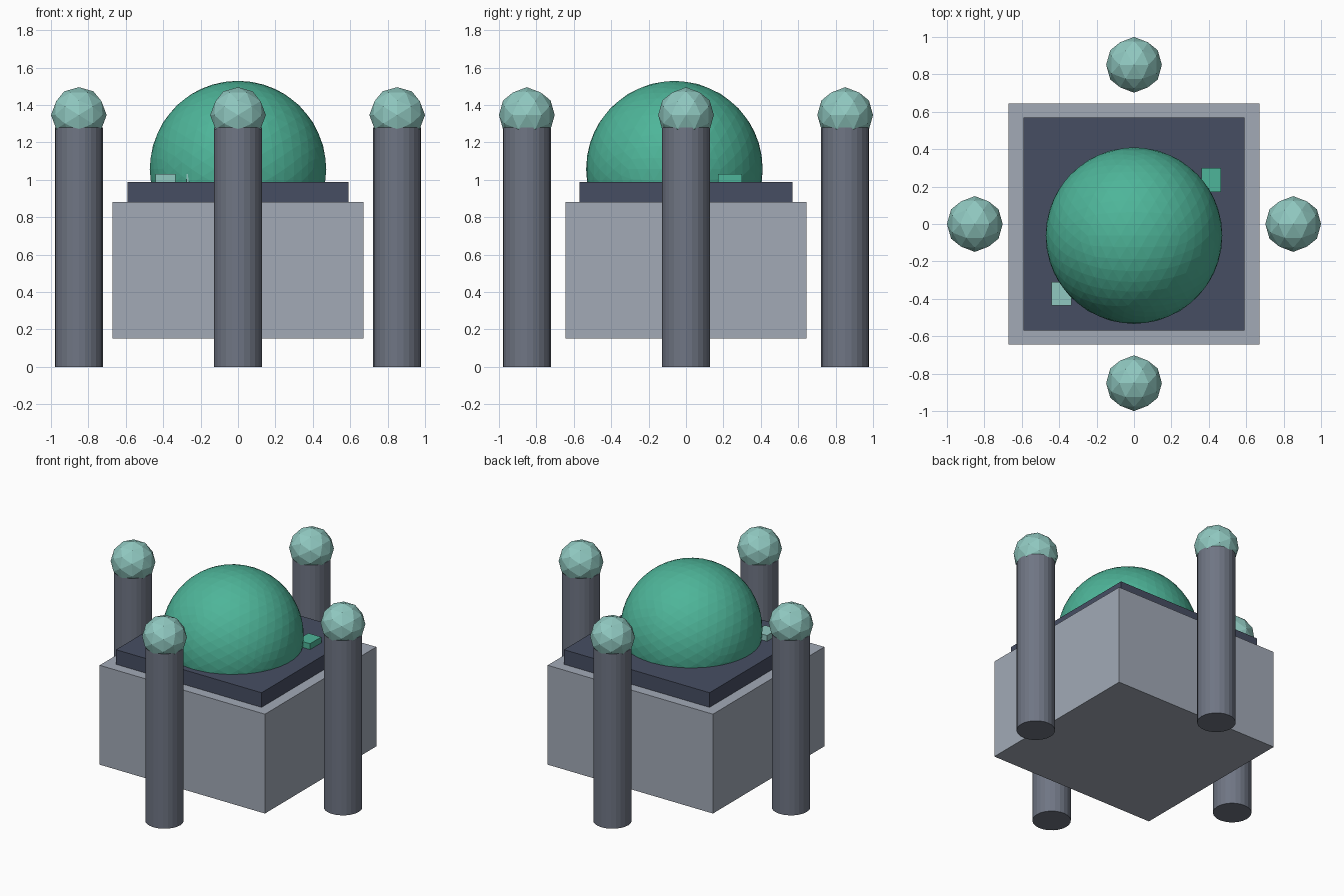
import bpy
from math import radians

if "Cube" in bpy.data.objects:
    bpy.data.objects.remove(bpy.data.objects["Cube"])


def material(name, rgb):
    m = bpy.data.materials.new(name)
    m.diffuse_color = (*rgb, 1)
    m.use_nodes = True
    m.node_tree.nodes["Principled BSDF"].inputs["Base Color"].default_value = m.diffuse_color
    return m


STONE = material("pale_stone", (0.36, 0.40, 0.47))
PILLAR = material("pillar_stone", (0.16, 0.18, 0.23))
SLATE = material("dark_slate", (0.062, 0.076, 0.124))
GREEN = material("green", (0.076, 0.462, 0.319))
MINT = material("mint", (0.28, 0.58, 0.53))


def finish(name, mat):
    ob = bpy.context.object
    ob.name = name
    ob.data.materials.append(mat)
    return ob


def block(name, x, y, z, mat):
    """Box given as (min, max) along each axis."""
    spans = (x, y, z)
    bpy.ops.mesh.primitive_cube_add(size=1, location=[(a + b) / 2 for a, b in spans])
    bpy.context.object.scale = [b - a for a, b in spans]
    return finish(name, mat)


def ball(name, loc, radius, subdivisions, mat):
    """Icosphere tilted so an edge midpoint points straight up."""
    bpy.ops.mesh.primitive_ico_sphere_add(
        subdivisions=subdivisions, radius=radius, location=loc,
        rotation=(0, radians(-31.717), 0))
    return finish(name, mat)


# Main block and the slab on top of it
block("body", (-0.67, 0.67), (-0.645, 0.645), (0.152, 0.88), STONE)
block("roof_slab", (-0.59, 0.59), (-0.57, 0.57), (0.88, 0.987), SLATE)

# Dome, sunk a little into the slab
ball("dome", (0, -0.062, 1.057), 0.472, 4, GREEN)

# Small roof blocks, partly swallowed by the dome
block("front_roof_block", (-0.44, -0.335), (-0.435, -0.31), (0.98, 1.03), MINT)
block("inner_roof_block", (-0.275, -0.17), (-0.447, -0.32), (0.98, 1.03), MINT)
block("back_roof_block", (0.36, 0.465), (0.17, 0.30), (0.98, 1.03), GREEN)

# Four pillars, one in front of each wall, each topped with a faceted ball
D = 0.851
for side, x, y in (("left", -D, 0), ("right", D, 0), ("front", 0, -D), ("back", 0, D)):
    bpy.ops.mesh.primitive_cylinder_add(
        vertices=24, radius=0.128, depth=1.28, location=(x, y, 0.64))
    finish(side + "_pillar", PILLAR)
    ball(side + "_finial", (x, y, 1.346), 0.149, 2, MINT)
